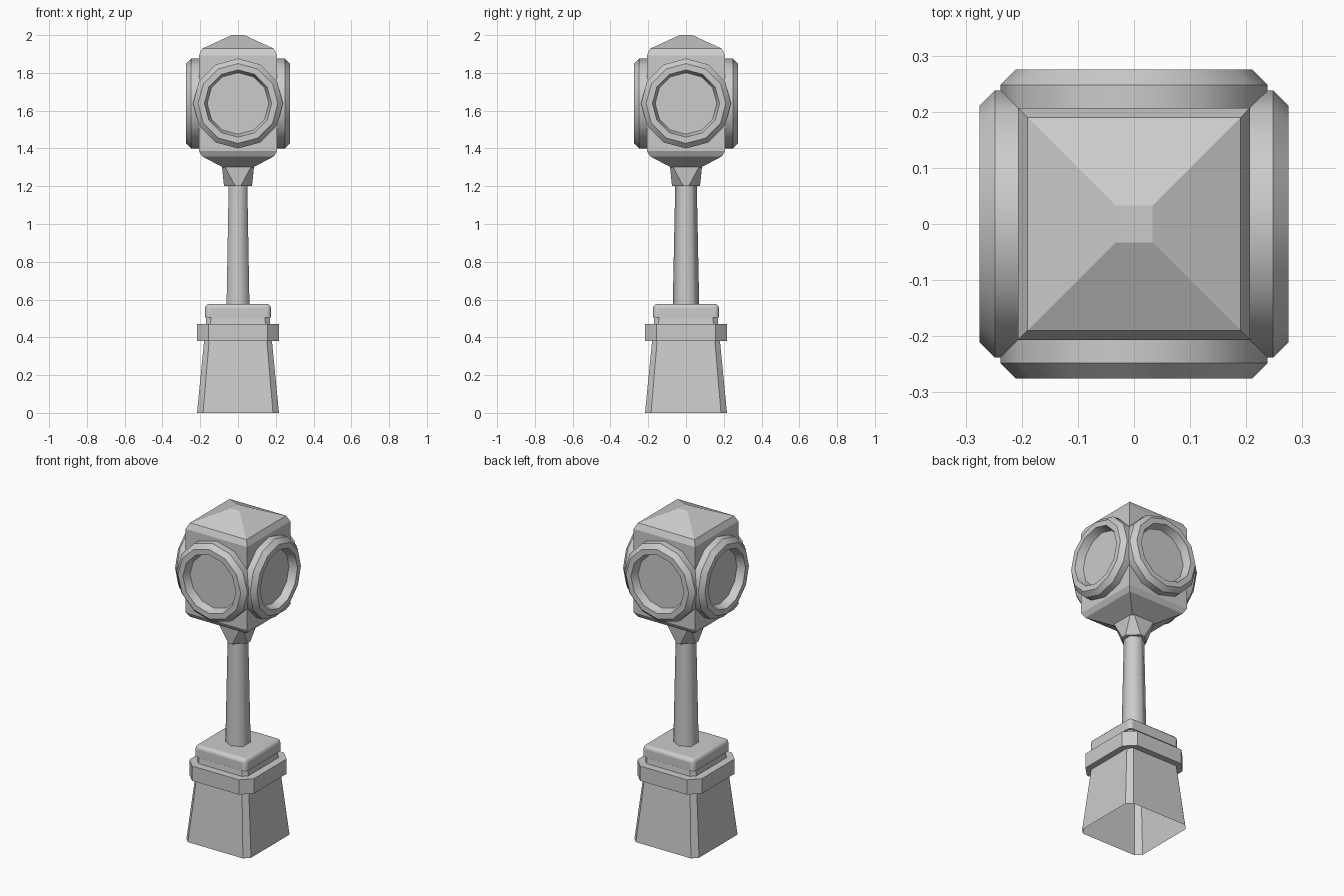
import bpy
import bmesh
from math import cos, sin, pi, radians
from mathutils import Matrix, Vector

cube = bpy.data.objects.get("Cube")
if cube:
    bpy.data.objects.remove(cube, do_unlink=True)

stone = bpy.data.materials.new("grey stone")
stone.use_nodes = True
GREY = (0.6, 0.6, 0.6, 1)
stone.diffuse_color = GREY
stone.node_tree.nodes["Principled BSDF"].inputs["Base Color"].default_value = GREY


def square(half, z, chamfer=0.0):
    """Square outline, with cut corners if a chamfer is given."""
    pts = []
    for k in range(4):
        turn = Matrix.Rotation(k * pi / 2, 3, "Z")
        corner = [(half, half - chamfer), (half - chamfer, half)] if chamfer else [(half, half)]
        pts += [turn @ Vector((x, y, z)) for x, y in corner]
    return pts


def circle(radius, z, sides, phase=0.0):
    return [Vector((radius * cos(phase + 2 * pi * i / sides),
                    radius * sin(phase + 2 * pi * i / sides), z)) for i in range(sides)]


def loft(name, outlines, bottom=True, top=True, smooth=None):
    """Skin a stack of matching outlines."""
    bm = bmesh.new()
    rows = [[bm.verts.new(p) for p in outline] for outline in outlines]
    n = len(rows[0])
    for low, high in zip(rows, rows[1:]):
        for i in range(n):
            j = (i + 1) % n
            bm.faces.new((low[i], low[j], high[j], high[i]))
    if bottom:
        bm.faces.new(rows[0][::-1])
    if top:
        bm.faces.new(rows[-1])
    mesh = bpy.data.meshes.new(name)
    bm.to_mesh(mesh)
    bm.free()
    mesh.materials.append(stone)
    obj = bpy.data.objects.new(name, mesh)
    bpy.context.collection.objects.link(obj)
    if smooth:
        bpy.ops.object.select_all(action="DESELECT")
        obj.select_set(True)
        bpy.context.view_layer.objects.active = obj
        bpy.ops.object.shade_smooth_by_angle(angle=radians(smooth))
    return obj


# Tapered pedestal, hollow underneath
loft("pedestal", [square(0.217, 0, 0.032), square(0.167, 0.51, 0.025)], bottom=False)

# Band around the pedestal
loft("pedestal_band", [square(0.217, 0.38, 0.06), square(0.217, 0.47, 0.06)])

# Rounded cap of the pedestal
cap = loft("pedestal_cap", [square(0.174, 0.505), square(0.174, 0.577)], smooth=50)
bevel = cap.modifiers.new("soft_edges", "BEVEL")
bevel.width = 0.022
bevel.segments = 3
bevel.limit_method = "NONE"
bevel.affect = "EDGES"
weights = cap.data.attributes.new("bevel_weight_edge", "FLOAT", "EDGE")
for edge in cap.data.edges:
    heights = [cap.data.vertices[v].co.z for v in edge.vertices]
    weights.data[edge.index].value = 0.0 if max(heights) < 0.51 else 1.0
bevel.limit_method = "WEIGHT"

# Six-sided pole
loft("pole", [circle(0.07, 0.57, 6, pi / 2), circle(0.057, 1.21, 6, pi / 2)], smooth=65)

# Flared neck below the head
loft("neck", [square(0.074, 1.2, 0.06), square(0.085, 1.305, 0.015)], smooth=40)

# Clock head with pyramid roof and underside
head_profile = [(0.08, 1.3), (0.19, 1.358), (0.207, 1.387),
                (0.207, 1.893), (0.19, 1.928), (0.033, 2.0)]
loft("head", [square(half, z) for half, z in head_profile])

# One framed dial on each side of the head
dial_profile = [(0.238, 0.2), (0.238, 0.248), (0.211, 0.275),
                (0.178, 0.275), (0.163, 0.228)]
for k, side in enumerate(("left", "back", "right", "front")):
    dial = loft(side + "_dial", [circle(r, d, 12) for r, d in dial_profile], smooth=35)
    dial.matrix_world = (Matrix.Translation((0, 0, 1.638))
                         @ Matrix.Rotation(k * pi / 2, 4, "Z")
                         @ Matrix.Rotation(pi / 2, 4, "Y"))
